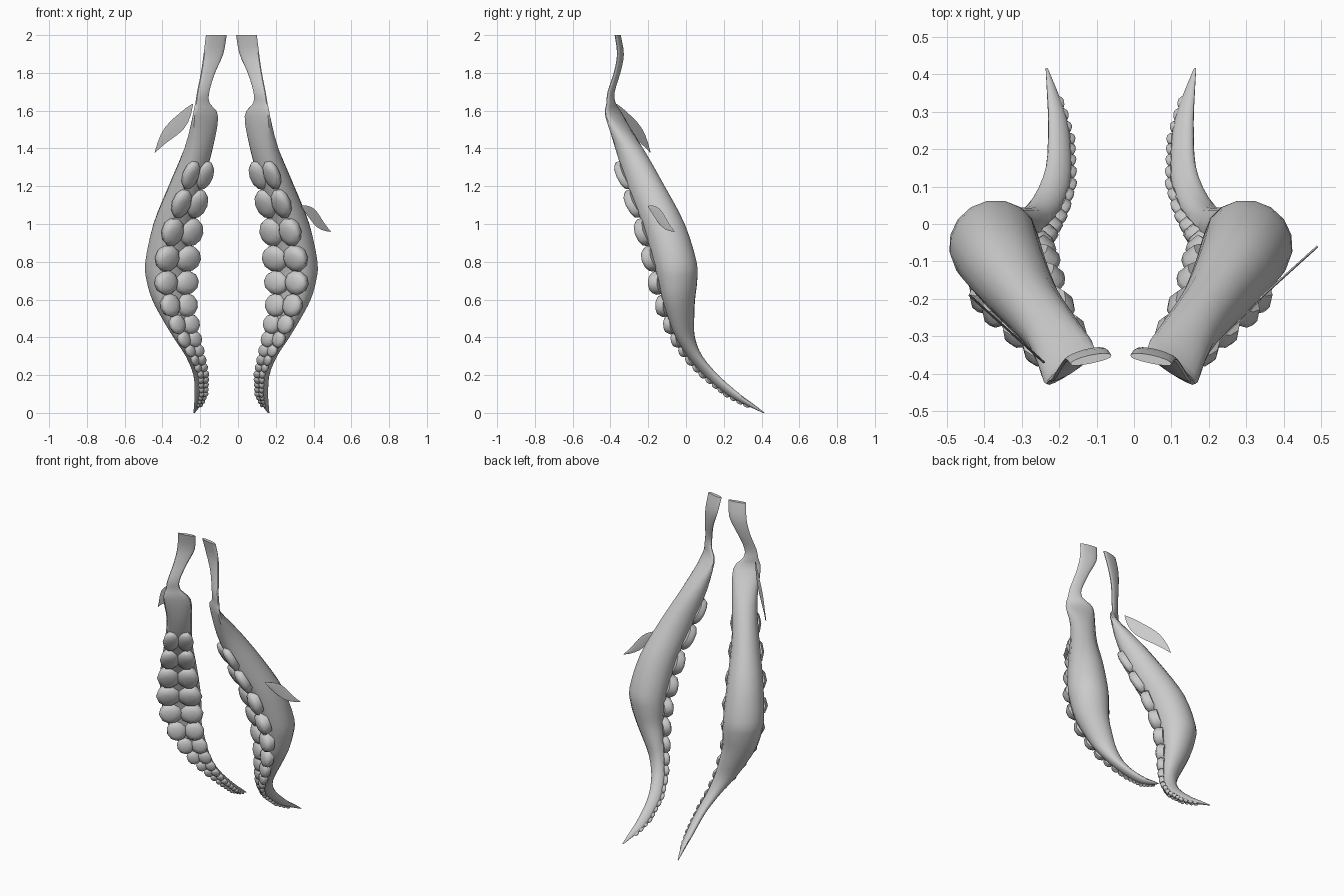
import bpy, bmesh, math
from mathutils import Vector

if "Cube" in bpy.data.objects:
    bpy.data.objects.remove(bpy.data.objects["Cube"])

MID = -0.035  # mirror plane of the pair

grey = bpy.data.materials.new("soft_grey")
grey.diffuse_color = (0.6, 0.6, 0.6, 1)
grey.use_nodes = True
grey.node_tree.nodes["Principled BSDF"].inputs["Base Color"].default_value = grey.diffuse_color

# slice: z, centre x, centre y, half width, half depth, turn in degrees
LEVELS = [
    (2.00, .045, -.362, .056, .012, 12),
    (1.90, .060, -.347, .054, .012, 15),
    (1.80, .089, -.365, .040, .012, 20),
    (1.70, .114, -.396, .036, .012, 26),
    (1.64, .118, -.396, .044, .012, 30),
    (1.57, .103, -.377, .081, .022, 34),
    (1.40, .140, -.302, .074, .077, 34),
    (1.20, .207, -.215, .082, .110, 33),
    (1.00, .270, -.122, .105, .120, 32),
    (.80, .303, -.060, .120, .117, 32),
    (.70, .302, -.046, .116, .103, 32),
    (.60, .288, -.040, .102, .083, 32),
    (.50, .253, -.026, .085, .063, 32),
    (.40, .212, -.004, .065, .045, 32),
    (.30, .165, .045, .042, .043, 32),
    (.20, .132, .130, .029, .045, 32),
    (.10, .130, .247, .023, .042, 32),
    (.05, .141, .325, .015, .032, 32),
    (.00, .162, .412, .003, .006, 32),
]


def catmull(p0, p1, p2, p3, t):
    return [b + .5 * t * (c - a + t * (2*a - 5*b + 4*c - d + t * (3*(b - c) + d - a)))
            for a, b, c, d in zip(p0, p1, p2, p3)]


def linear_at(z):
    for a, b in zip(LEVELS, LEVELS[1:]):
        if b[0] <= z <= a[0]:
            t = (a[0] - z) / (a[0] - b[0])
            return [p + (q - p) * t for p, q in zip(a, b)]


def axes(turn):
    c, s = math.cos(math.radians(turn)), math.sin(math.radians(turn))
    return Vector((c, -s, 0)), Vector((-s, -c, 0))


def finish(bm, name, side, angle=40):
    if side < 0:
        for v in bm.verts:
            v.co.x = 2 * MID - v.co.x
    bmesh.ops.recalc_face_normals(bm, faces=bm.faces)
    me = bpy.data.meshes.new(name)
    bm.to_mesh(me)
    bm.free()
    me.materials.append(grey)
    ob = bpy.data.objects.new(name, me)
    bpy.context.collection.objects.link(ob)
    bpy.ops.object.select_all(action='DESELECT')
    bpy.context.view_layer.objects.active = ob
    ob.select_set(True)
    bpy.ops.object.shade_smooth_by_angle(angle=math.radians(angle))
    return ob


def loft(bm, rings):
    loops = [[bm.verts.new(p) for p in r] for r in rings]
    n = len(loops[0])
    for a, b in zip(loops, loops[1:]):
        for i in range(n):
            j = (i + 1) % n
            bm.faces.new((a[i], a[j], b[j], b[i]))
    bm.faces.new(loops[0])
    bm.faces.new(loops[-1])


# Tentacle body: flattened front, rounded back, with the strap on top
def body(side):
    rings, count = [], 16
    last = len(LEVELS) - 1
    slices = []
    for i in range(last):
        pts = [LEVELS[min(max(k, 0), last)] for k in range(i - 1, i + 3)]
        slices += [catmull(*pts, s / 3) for s in range(3)]
    slices.append(LEVELS[-1])
    for z, x, y, a, b, turn in slices:
        w, n = axes(turn)
        ring = []
        for k in range(count):
            t = 2 * math.pi * k / count
            c = math.cos(t)
            d = .85 * abs(c) ** .65 if c > 0 else c
            ring.append(Vector((x, y, z)) + w * a * math.sin(t) + n * b * d)
        rings.append(ring)
    bm = bmesh.new()
    loft(bm, rings)
    finish(bm, "tentacle_body", side)


# Two columns of domed suckers shrinking towards the tip
def suckers(side):
    heights = [1.26, 1.11, .96, .82, .69, .57, .47, .39, .33, .28,
               .24, .205, .175, .148, .123, .10, .08, .06, .042]
    bm = bmesh.new()
    for i, z in enumerate(heights):
        _, x, y, a, b, turn = linear_at(z)
        w, n = axes(turn)
        up, dn = linear_at(z + .03), linear_at(max(z - .03, 0))
        tan = Vector((up[1] - dn[1], up[2] - dn[2], up[0] - dn[0])).normalized()
        out = (n - tan * n.dot(tan)).normalized()
        across = tan.cross(out).normalized()
        if across.dot(w) < 0:
            across.negate()
        gap = heights[max(i - 1, 0)] - heights[max(i - 1, 0) + 1]
        long = .45 * gap / max(tan.z, .35)
        for s in (-1, 1):
            wide = a * .56
            base = Vector((x, y, z)) + w * a * .5 * s + n * b * .72
            aim = (out + across * .25 * s).normalized()
            h = min(.24 * a + .004, .034)
            rings = []
            for r, d in ((1.05, -.6), (1.1, .5), (.95, 1.1), (.5, 1.5)):
                rings.append([base + aim * h * d
                              + across * wide * r * math.cos(2 * math.pi * k / 10)
                              + tan * long * r * math.sin(2 * math.pi * k / 10)
                              for k in range(10)])
            loft(bm, rings)
    finish(bm, "suckers", side, 50)


# Thin curved leaf fin, standing on edge
def leaf(name, start, end, width, bow):
    start, end = Vector(start), Vector(end)
    run = end - start
    flat = Vector((run.x, run.y, 0)).normalized()
    normal = flat.cross(Vector((0, 0, 1)))
    up = normal.cross(run.normalized())
    rings = []
    for i in range(9):
        t = i / 8
        half = width * (.06 + math.sin(math.pi * t ** .85)) * .5
        c = start + run * t + up * bow * math.sin(2 * math.pi * t)
        rings.append([c + up * half + normal * .001, c + normal * .003,
                      c - up * half + normal * .001, c - normal * .003])
    bm = bmesh.new()
    loft(bm, rings)
    finish(bm, name, 1)


for side in (1, -1):
    body(side)
    suckers(side)
leaf("right_leaf_fin", (.335, -.20, 1.095), (.49, -.06, .96), .06, .008)
leaf("left_leaf_fin", (-.24, -.37, 1.635), (-.44, -.19, 1.38), .085, -.01)
